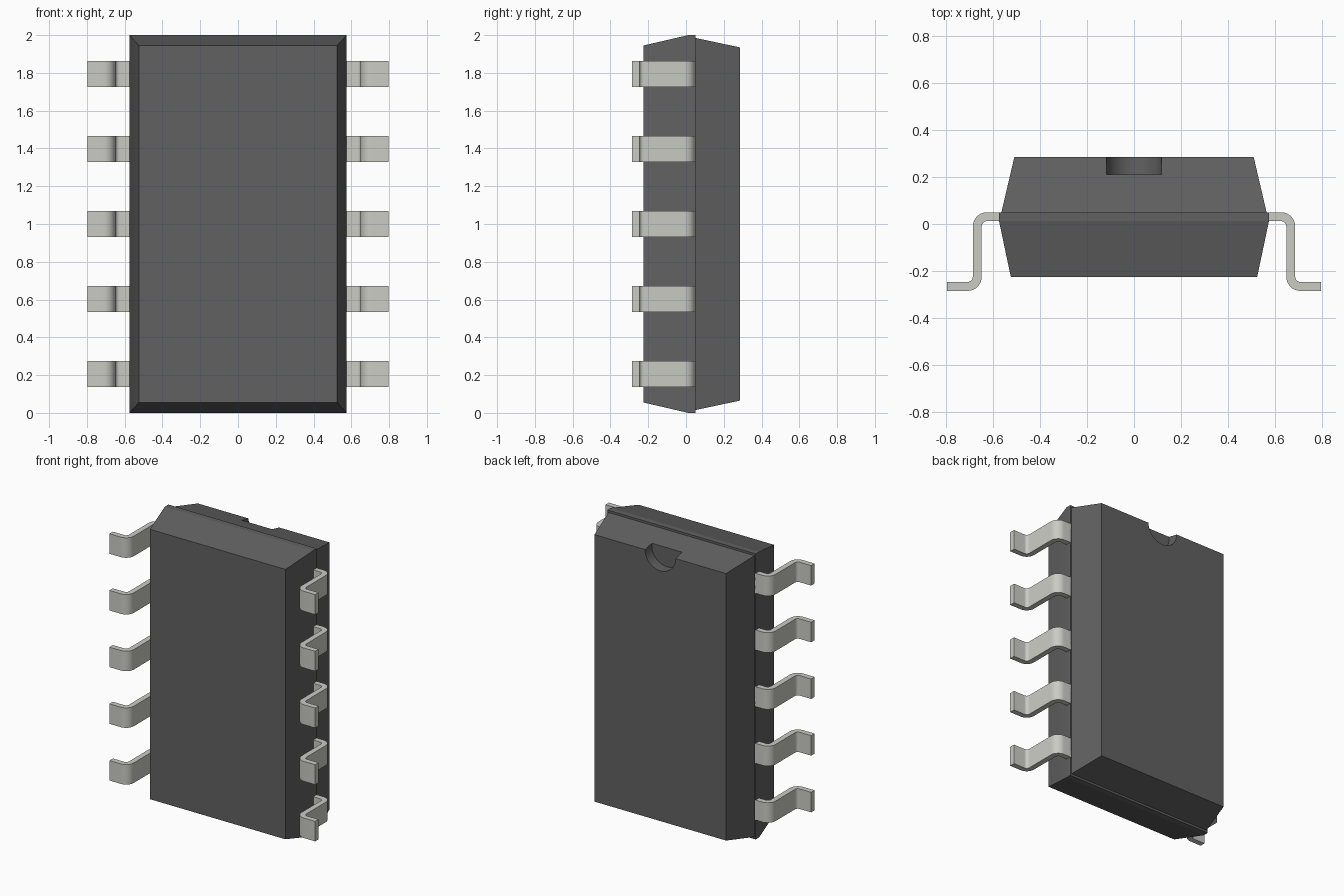
import bpy, bmesh, math

if "Cube" in bpy.data.objects:
    bpy.data.objects.remove(bpy.data.objects["Cube"])

BACK_Y, FOOT_Y = 0.285, -0.285
THICK, LEAD_W, PITCH = 0.038, 0.14, 0.397


def material(name, color):
    m = bpy.data.materials.new(name)
    m.diffuse_color = color
    m.use_nodes = True
    m.node_tree.nodes["Principled BSDF"].inputs["Base Color"].default_value = m.diffuse_color
    return m


def finish(bm, name, mat):
    bmesh.ops.recalc_face_normals(bm, faces=bm.faces)
    me = bpy.data.meshes.new(name)
    bm.to_mesh(me)
    bm.free()
    ob = bpy.data.objects.new(name, me)
    bpy.context.collection.objects.link(ob)
    if mat:
        me.materials.append(mat)
    return ob


def arc(cx, cy, r, a0, a1, n=8):
    angles = [math.radians(a0 + (a1 - a0) * i / n) for i in range(n + 1)]
    return [(cx + r * math.cos(a), cy + r * math.sin(a)) for a in angles]


plastic = material("dark_plastic", (0.12, 0.12, 0.12, 1))
metal = material("lead_metal", (0.6, 0.6, 0.56, 1))

# Package body: rectangular rings (y, half width, half height) with a parting step
rings = [(-0.225, 0.525, 0.945), (0.012, 0.575, 1.0), (0.05, 0.575, 1.0),
         (0.05, 0.565, 0.985), (BACK_Y, 0.51, 0.935)]
bm = bmesh.new()
loops = [[bm.verts.new((sx * w, y, 1 + sz * h))
          for sx, sz in ((-1, -1), (1, -1), (1, 1), (-1, 1))] for y, w, h in rings]
for a, b in zip(loops, loops[1:]):
    for i in range(4):
        j = (i + 1) % 4
        bm.faces.new((a[i], a[j], b[j], b[i]))
bm.faces.new(loops[0])
bm.faces.new(loops[-1])
body = finish(bm, "package_body", plastic)

# Half-round orientation notch in the back face at the top edge
bpy.ops.mesh.primitive_cylinder_add(vertices=48, radius=0.118, depth=0.2,
                                    location=(0, 0.21 + 0.1, 1.935),
                                    rotation=(math.pi / 2, 0, 0))
cutter = bpy.context.object
cutter.name = "notch_cutter"
cutter.hide_render = True
cutter.data.materials.append(plastic)
mod = body.modifiers.new("notch", 'BOOLEAN')
mod.operation, mod.solver, mod.object = 'DIFFERENCE', 'EXACT', cutter
bpy.context.view_layer.objects.active = body
bpy.ops.object.modifier_apply(modifier="notch")
bpy.data.objects.remove(cutter)

# Gull-wing lead profile in x/y: shoulder bend, drop, foot bend
r, t = 0.041, THICK / 2
top_y, foot_y = 0.031, FOOT_Y + t
drop_x = 0.668


def lead_side(s):
    return ([(0.57, top_y + s * t)]
            + arc(drop_x - r, top_y - r, r + s * t, 90, 0)
            + arc(drop_x + r, foot_y + r, r - s * t, 180, 270)
            + [(0.797, foot_y + s * t)])


profile = lead_side(1) + lead_side(-1)[::-1]

# Five leads on each side
leads = []
for side, label in ((1, "right"), (-1, "left")):
    for k in range(5):
        z0 = 1 + (k - 2) * PITCH - LEAD_W / 2
        bm = bmesh.new()
        lo = [bm.verts.new((side * x, y, z0)) for x, y in profile]
        hi = [bm.verts.new((side * x, y, z0 + LEAD_W)) for x, y in profile]
        n = len(profile)
        for i in range(n):
            j = (i + 1) % n
            bm.faces.new((lo[i], lo[j], hi[j], hi[i]))
        # End caps as quads between the two sides of the profile
        for ring in (lo, hi):
            for i in range(n // 2 - 1):
                bm.faces.new((ring[i], ring[i + 1], ring[n - 2 - i], ring[n - 1 - i]))
        leads.append(finish(bm, f"lead_{label}_{k + 1}", metal))

# Smooth bends and notch wall, keep sharp edges
bpy.ops.object.select_all(action='DESELECT')
for ob in leads + [body]:
    ob.select_set(True)
bpy.context.view_layer.objects.active = body
# Small angle keeps the shallow tapers of the body flat
bpy.ops.object.shade_smooth_by_angle(angle=math.radians(13))
